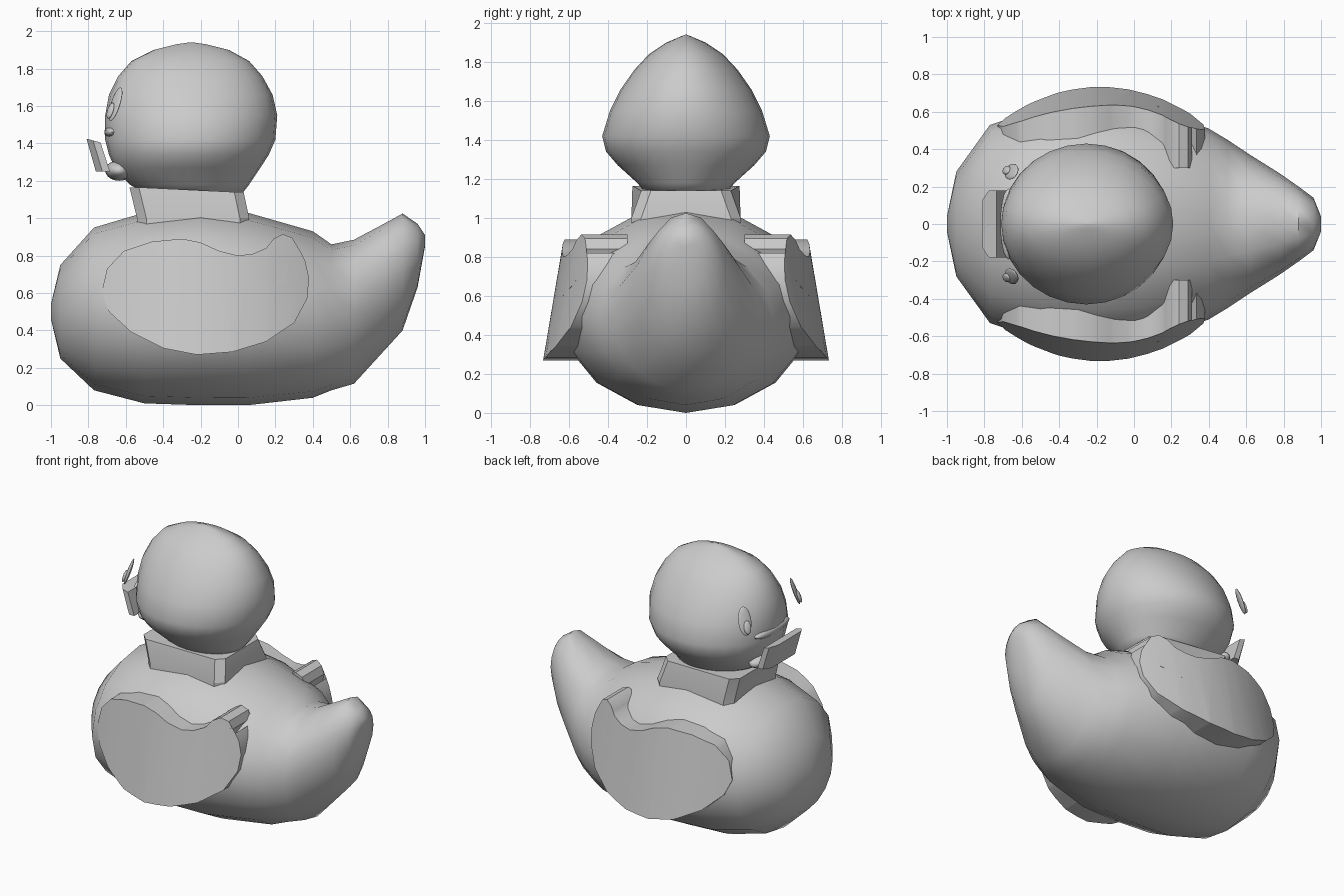
import bpy, bmesh, math
from mathutils import Vector

if "Cube" in bpy.data.objects:
    bpy.data.objects.remove(bpy.data.objects["Cube"])


def finish(name, bm, angle=40):
    bmesh.ops.recalc_face_normals(bm, faces=bm.faces)
    me = bpy.data.meshes.new(name)
    bm.to_mesh(me)
    bm.free()
    ob = bpy.data.objects.new(name, me)
    bpy.context.collection.objects.link(ob)
    bpy.ops.object.select_all(action='DESELECT')
    ob.select_set(True)
    bpy.context.view_layer.objects.active = ob
    bpy.ops.object.shade_smooth_by_angle(angle=math.radians(angle))
    return ob


def loft(name, rings, angle=40):
    bm = bmesh.new()
    vs = [[bm.verts.new(p) for p in r] for r in rings]
    n = len(rings[0])
    for a, b in zip(vs, vs[1:]):
        for i in range(n):
            j = (i + 1) % n
            bm.faces.new((a[i], a[j], b[j], b[i]))
    bm.faces.new(vs[0])
    bm.faces.new(vs[-1])
    return finish(name, bm, angle)


def circle(n):
    return [(math.cos(2 * math.pi * i / n), math.sin(2 * math.pi * i / n)) for i in range(n)]


def ellipsoid(name, center, scale, normal=None):
    bm = bmesh.new()
    bmesh.ops.create_uvsphere(bm, u_segments=20, v_segments=10, radius=1)
    for v in bm.verts:
        v.co = Vector(c * s for c, s in zip(v.co, scale))
    if normal:
        rot = Vector(normal).to_track_quat('Z', 'Y')
        for v in bm.verts:
            v.co = rot @ v.co
    for v in bm.verts:
        v.co += Vector(center)
    return finish(name, bm, 60)


# body: x, bottom z, top z, half width
body = [(-1, .46, .54, .04), (-.95, .25, .75, .28), (-.77, .08, .95, .53),
        (-.5, .01, 1.03, .62), (-.2, 0, 1.06, .65), (.05, 0, 1.03, .63),
        (.4, .04, .93, .51), (.5, .08, .86, .45), (.62, .115, .885, .37),
        (.78, .29, .97, .27), (.88, .40, 1.025, .20), (.96, .63, .97, .14),
        (1, .85, .91, .04)]
loft("body", [[(x, w * s, (b + t) / 2 - (t - b) / 2 * c) for c, s in circle(16)]
              for x, b, t, w in body], 50)

# neck collar with chamfered corners
def collar(x0, x1, y0, y1, za, zb, c=.05):
    return [(x0 + c, -y0, za), (x1 - c, -y1, zb), (x1, c - y1, zb), (x1, y1 - c, zb),
            (x1 - c, y1, zb), (x0 + c, y0, za), (x0, y0 - c, za), (x0, c - y0, za)]
loft("neck", [collar(-.54, .06, .28, .28, .95, .95),
              collar(-.54, .06, .28, .28, 1.0, 1.0),
              collar(-.58, .03, .275, .23, 1.165, 1.14)], 15)

# head: z, min x, max x, half width
head = [(1.13, -.49, .02, .21), (1.18, -.58, .06, .25), (1.27, -.66, .12, .35),
        (1.34, -.69, .165, .41), (1.42, -.71, .20, .43), (1.55, -.71, .21, .39),
        (1.66, -.69, .185, .335), (1.76, -.64, .13, .265), (1.84, -.57, .06, .19),
        (1.90, -.45, -.05, .10), (1.93, -.33, -.17, .03), (1.94, -.26, -.24, .004)]
loft("head", [[((a + b) / 2 + (b - a) / 2 * c, w * s, z) for c, s in circle(28)]
              for z, a, b, w in head], 60)

# wings: side outline pushed into the body, outer face bowed and leaning
outline = [(-.73, .60), (-.70, .73), (-.61, .825), (-.46, .875), (-.3, .89), (-.2, .87),
           (-.1, .825), (0, .80), (.08, .81), (.15, .84), (.19, .89), (.24, .915),
           (.29, .895), (.31, .84), (.27, .745), (.12, .60), (.26, .665), (.335, .82),
           (.36, .77), (.38, .68), (.37, .57), (.3, .44), (.15, .34), (-.03, .285),
           (-.22, .27), (-.4, .305), (-.57, .39), (-.69, .5)]
for side, label in ((-1, "right"), (1, "left")):
    bm = bmesh.new()
    face = bm.faces.new([bm.verts.new((x, 0, z)) for x, z in outline])
    bmesh.ops.triangulate(bm, faces=[face])
    for i in range(10):
        bmesh.ops.bisect_plane(bm, geom=bm.verts[:] + bm.edges[:] + bm.faces[:],
                               plane_co=(-.63 + i * .1, 0, 0), plane_no=(1, 0, 0))
    outer = bm.verts[:]
    ext = bmesh.ops.extrude_face_region(bm, geom=bm.faces[:], use_keep_orig=True)
    for g in ext["geom"]:
        if isinstance(g, bmesh.types.BMVert):
            g.co.y = side * .3
    for v in outer:
        v.co.y = side * (.63 + .17 * (.88 - v.co.z) - .15 * ((v.co.x + .18) / .55) ** 2)
    finish(label + "_wing", bm, 35)

    # eyes and pupils
    ellipsoid(label + "_eye", (-.655, side * .28, 1.61), (.045, .095, .012), (-.8, side * .5, .33))
    ellipsoid(label + "_pupil", (-.682, side * .288, 1.575), (.025, .045, .012), (-.8, side * .5, .33))

# bill: tilted plate with chamfered front, and rounded lips
plate = [(-.81, -.13), (-.775, -.18), (-.735, -.18), (-.735, .18), (-.775, .18), (-.81, .13)]
loft("bill_plate", [[(x + .05, y, 1.25) for x, y in plate],
                    [(x, y, 1.425 - (x + .81) * .27) for x, y in plate]], 15)
ellipsoid("upper_lip", (-.67, 0, 1.46), (.045, .19, .035))
ellipsoid("lower_lip", (-.635, 0, 1.255), (.075, .18, .055))
